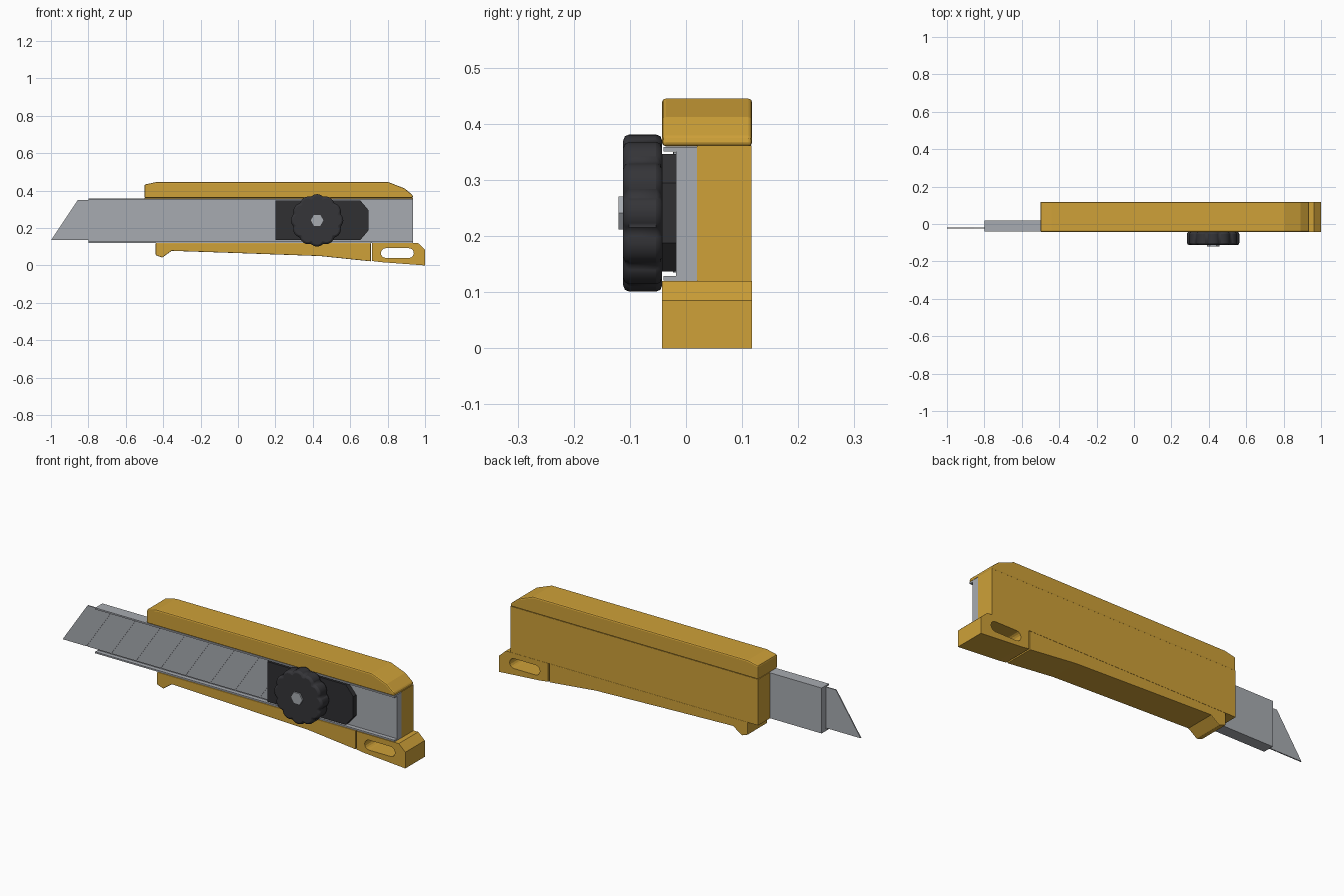
import bpy, bmesh, math

if "Cube" in bpy.data.objects:
    bpy.data.objects.remove(bpy.data.objects["Cube"])


def material(name, rgb):
    m = bpy.data.materials.new(name)
    m.diffuse_color = (*rgb, 1)
    m.use_nodes = True
    m.node_tree.nodes["Principled BSDF"].inputs["Base Color"].default_value = m.diffuse_color
    return m


YELLOW = material("yellow plastic", (0.62, 0.355, 0.04))
STEEL = material("steel", (0.39, 0.41, 0.44))
BLACK = material("black plastic", (0.035, 0.035, 0.04))
DARK = material("dark slider plastic", (0.029, 0.029, 0.032))


def prism(name, points, lo, hi, mat, bevel=0.0, axis="y", segments=2):
    """Extrude an (x, z) outline along y, or a (y, z) outline along x."""
    bm = bmesh.new()

    def place(p, d):
        return (p[0], d, p[1]) if axis == "y" else (d, p[0], p[1])

    rings = [[bm.verts.new(place(p, d)) for p in points] for d in (lo, hi)]
    n = len(points)
    bm.faces.new(rings[0])
    bm.faces.new(rings[1][::-1])
    for i in range(n):
        j = (i + 1) % n
        bm.faces.new((rings[0][i], rings[1][i], rings[1][j], rings[0][j]))
    bmesh.ops.recalc_face_normals(bm, faces=bm.faces)
    me = bpy.data.meshes.new(name)
    bm.to_mesh(me)
    bm.free()
    ob = bpy.data.objects.new(name, me)
    bpy.context.collection.objects.link(ob)
    if mat:
        me.materials.append(mat)
    if bevel:
        b = ob.modifiers.new("soft edges", "BEVEL")
        b.width, b.segments = bevel, segments
        b.limit_method, b.angle_limit = "ANGLE", math.radians(50)
    return ob


def box(name, x0, x1, y0, y1, z0, z1, mat):
    return prism(name, [(x0, z0), (x1, z0), (x1, z1), (x0, z1)], y0, y1, mat)


FRONT, BACK = -0.043, 0.118

# Yellow body: top rail, back plate, lower grip
prism("top_rail", [(-0.5, 0.36), (0.935, 0.36), (0.935, 0.375), (0.89, 0.412),
                   (0.805, 0.445), (-0.44, 0.445), (-0.5, 0.432)],
      FRONT, BACK, YELLOW, 0.007)
box("back_body", -0.5, 0.935, 0.02, BACK - 0.001, 0.12, 0.361, YELLOW)
prism("lower_grip", [(-0.44, 0.12), (-0.44, 0.055), (-0.405, 0.042), (-0.355, 0.078),
                     (0.0, 0.066), (0.44, 0.05), (0.71, 0.022), (0.71, 0.12)],
      FRONT, BACK, YELLOW, 0.003)

# Tail with a lanyard slot cut through it
tail = prism("tail_piece", [(0.716, 0.12), (0.716, 0.024), (0.76, 0.018), (1.0, 0.0),
                            (1.0, 0.085), (0.962, 0.12)], FRONT, BACK, YELLOW)
slot = []
for cx, start in ((0.914, -90), (0.79, 90)):
    for k in range(9):
        a = math.radians(start + 22.5 * k)
        slot.append((cx + 0.026 * math.cos(a), 0.066 + 0.026 * math.sin(a)))
cutter = prism("slot_cutter", slot, -0.3, 0.3, None)
cutter.hide_render = True
cutter.hide_set(True)
cut = tail.modifiers.new("lanyard slot", "BOOLEAN")
cut.operation, cut.object, cut.solver = "DIFFERENCE", cutter, "EXACT"

# Steel channel with folded edges
prism("blade_channel", [(0.02, 0.121), (0.02, 0.359), (-0.04, 0.359), (-0.04, 0.351),
                        (-0.018, 0.351), (-0.018, 0.129), (-0.04, 0.129), (-0.04, 0.121)],
      -0.8, 0.935, STEEL, axis="x")

# Snap-off blade: thin backing slab plus raised slanted segments
Z0, Z1, LEAN, STEP, GAP = 0.135, 0.35, 0.144, 0.1435, 0.005
prism("blade", [(-1.0, Z0), (0.3, Z0), (0.3, Z1), (-1.0 + LEAN, Z1)],
      -0.0215, -0.0175, STEEL)
for i in range(9):
    x0 = -1.0 + i * STEP
    x1 = x0 + STEP - GAP
    prism(f"blade_segment_{i + 1}",
          [(x0, Z0), (x1, Z0), (x1 + LEAN, Z1), (x0 + LEAN, Z1)],
          -0.0235, -0.0214, STEEL)

# Slider and scalloped locking knob
prism("slider", [(0.2, 0.137), (0.655, 0.137), (0.698, 0.188), (0.698, 0.295),
                 (0.655, 0.346), (0.2, 0.346)], FRONT, -0.018, DARK)
KX, KZ, LOBES = 0.423, 0.241, 12
rim = []
for k in range(LOBES * 8):
    a = 2 * math.pi * k / (LOBES * 8)
    r = 0.1335 + 0.0065 * (2 * abs(math.cos(a * LOBES / 2)) ** 0.7 - 1)
    rim.append((KX + r * math.cos(a), KZ + r * math.sin(a)))
knob = prism("locking_knob", rim, -0.112, FRONT + 0.0005, BLACK, 0.011, segments=2)
knob.modifiers["soft edges"].angle_limit = math.radians(60)
bpy.context.view_layer.objects.active = knob
knob.select_set(True)
bpy.ops.object.shade_smooth_by_angle(angle=math.radians(30))

# Hexagonal bolt head in the knob
hexagon = [(KX + 0.034 * math.cos(math.radians(60 * k)),
            KZ + 0.034 * math.sin(math.radians(60 * k))) for k in range(6)]
prism("knob_bolt", hexagon, -0.12, -0.108, STEEL)
